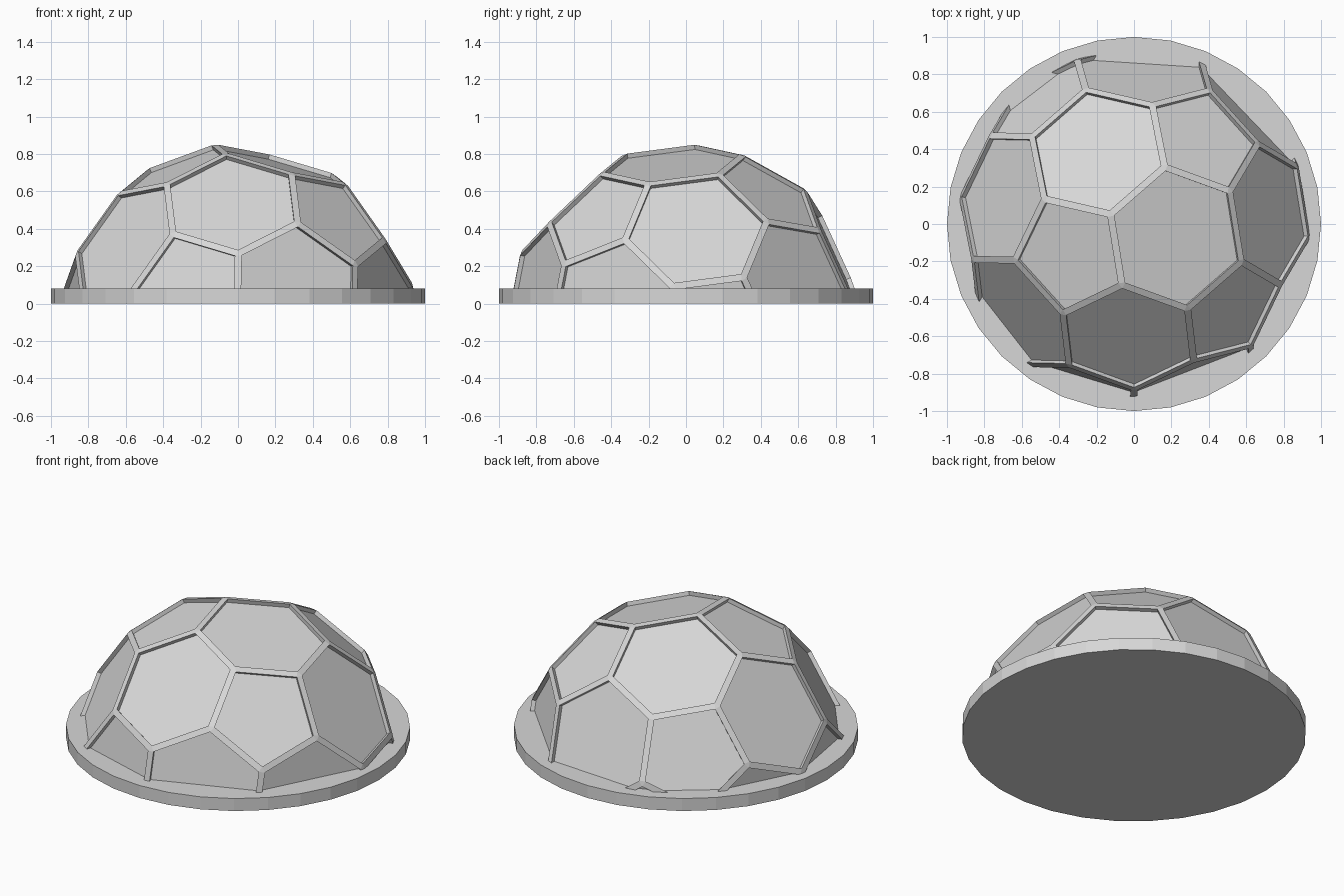
import bpy, bmesh, math
from mathutils import Vector, Matrix

cube = bpy.data.objects.get("Cube")
if cube:
    bpy.data.objects.remove(cube, do_unlink=True)

RADIUS = 0.965        # dome circumradius before the struts are chamfered
CENTRE_Z = -0.10
STRUT = 0.02          # half width of a strut
RECESS = 0.026        # how far panels sit below the struts
BASE_H = 0.08

grey = bpy.data.materials.new("light_grey")
grey.use_nodes = True
colour = (0.68, 0.68, 0.68, 1)
grey.diffuse_color = colour
grey.node_tree.nodes["Principled BSDF"].inputs["Base Color"].default_value = colour


def add_object(name, bm):
    mesh = bpy.data.meshes.new(name)
    bm.to_mesh(mesh)
    bm.free()
    mesh.materials.append(grey)
    obj = bpy.data.objects.new(name, mesh)
    bpy.context.collection.objects.link(obj)
    return obj


def icosahedron():
    ring = 1 / math.sqrt(5)
    points = [Vector((0, 0, 1)), Vector((0, 0, -1))]
    for k in range(5):
        for z, turn in ((ring, 36), (-ring, 0)):
            a = math.radians(turn + 72 * k)
            points.append(Vector((2 * ring * math.cos(a), 2 * ring * math.sin(a), z)))
    return points


def football_solid():
    # cut each corner of an icosahedron at a third of its edges
    corners = icosahedron()
    pole = Vector((-0.375, -0.18, 0.909)).normalized()
    side = Vector((0.433, -0.901, 0))
    side = (side - pole * side.dot(pole)).normalized()
    turn = Matrix((side, pole.cross(side), pole)).transposed()
    bm = bmesh.new()
    for v in corners:
        for w in corners:
            if 0.1 < (v - w).length < 1.2:
                bm.verts.new(turn @ ((2 * v + w).normalized() * RADIUS))
    bmesh.ops.convex_hull(bm, input=bm.verts[:])
    bmesh.ops.dissolve_limit(bm, angle_limit=math.radians(3),
                             verts=bm.verts[:], edges=bm.edges[:])
    bmesh.ops.recalc_face_normals(bm, faces=bm.faces[:])
    return bm


# Dome: flat chamfered struts, with every panel sunk between them
dome = football_solid()
bmesh.ops.bevel(dome, geom=dome.edges[:], offset=STRUT, offset_type='OFFSET',
                segments=1, profile=0.5, affect='EDGES')
dome.normal_update()
panels = [f for f in dome.faces if len(f.verts) >= 5]
for face in panels:
    normal = face.normal.copy()
    new = bmesh.ops.extrude_discrete_faces(dome, faces=[face])["faces"][0]
    border = list(new.verts)
    for v in border:
        v.co -= normal * RECESS

# Trim the dome just inside the base
bmesh.ops.translate(dome, verts=dome.verts[:], vec=(0, 0, CENTRE_Z))
bmesh.ops.bisect_plane(dome, geom=dome.verts[:] + dome.edges[:] + dome.faces[:],
                       plane_co=(0, 0, BASE_H / 2), plane_no=(0, 0, 1),
                       clear_inner=True)
dome.normal_update()
add_object("dome", dome)

# Round base
base = bmesh.new()
bmesh.ops.create_cone(base, cap_ends=True, segments=32, radius1=1, radius2=1,
                      depth=BASE_H, matrix=Matrix.Translation((0, 0, BASE_H / 2)))
add_object("base", base)
